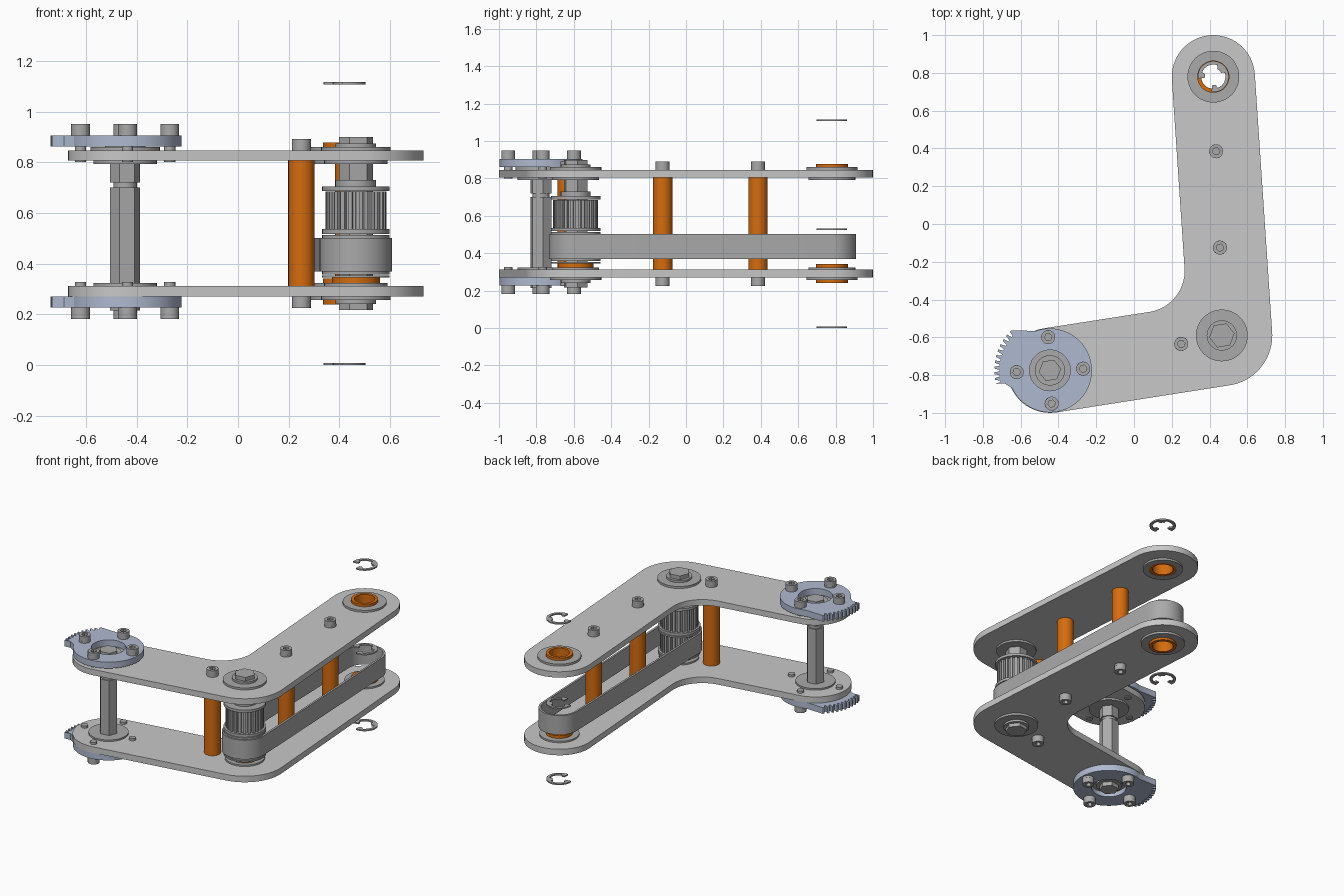
import bpy, bmesh
from math import cos, sin, radians

cube = bpy.data.objects.get("Cube")
if cube:
    bpy.data.objects.remove(cube, do_unlink=True)


def material(name, rgb):
    m = bpy.data.materials.new(name)
    m.use_nodes = True
    m.diffuse_color = (*rgb, 1)
    m.node_tree.nodes["Principled BSDF"].inputs["Base Color"].default_value = (*rgb, 1)
    return m


PLATE = material("light grey", (.58, .58, .58))
STEEL = material("steel grey", (.40, .40, .40))
ORANGE = material("orange", (.66, .15, .005))
BLUE = material("pale blue", (.43, .49, .63))

# Pivot centres: far end, elbow, geared end
TIP, ELBOW, GEAR = (.42, .78), (.465, -.59), (-.445, -.775)


def arc(c, r, a0, a1, n=24):
    angles = [radians(a0 + (a1 - a0) * i / n) for i in range(n + 1)]
    return [(c[0] + r * cos(a), c[1] + r * sin(a)) for a in angles]


def ring(c, r, n=48, turn=0):
    return arc(c, r, turn, turn + 360, n)[:-1]


def hexagon(c, r, turn=9):
    return ring(c, r, 6, turn)


def extrude(name, loops, z0, z1, mat):
    """Solid from an outline and optional hole loops."""
    curve = bpy.data.curves.new(name, "CURVE")
    curve.dimensions, curve.fill_mode = "2D", "BOTH"
    curve.extrude = (z1 - z0) / 2
    for loop in loops:
        s = curve.splines.new("POLY")
        s.points.add(len(loop) - 1)
        for p, (x, y) in zip(s.points, loop):
            p.co = (x, y, 0, 1)
        s.use_cyclic_u = True
    tmp = bpy.data.objects.new(name, curve)
    bpy.context.collection.objects.link(tmp)
    graph = bpy.context.evaluated_depsgraph_get()
    mesh = bpy.data.meshes.new_from_object(tmp.evaluated_get(graph))
    bpy.data.objects.remove(tmp, do_unlink=True)
    bm = bmesh.new()
    bm.from_mesh(mesh)
    bmesh.ops.remove_doubles(bm, verts=bm.verts, dist=.00005)
    bmesh.ops.recalc_face_normals(bm, faces=bm.faces)
    bm.to_mesh(mesh)
    bm.free()
    mesh.materials.clear()
    mesh.materials.append(mat)
    for f in mesh.polygons:
        f.use_smooth = True
    mesh.set_sharp_from_angle(angle=radians(30))
    ob = bpy.data.objects.new(name, mesh)
    ob.location.z = (z0 + z1) / 2
    bpy.context.collection.objects.link(ob)
    return ob


def disc(name, c, r, z0, z1, mat=STEEL, hole=0):
    loops = [ring(c, r)] + ([ring(c, hole)] if hole else [])
    return extrude(name, loops, z0, z1, mat)


def cap_screw(name, c, z, up):
    """Socket head sitting on height z, pointing up or down."""
    def span(a, b):
        return sorted((z + up * a, z + up * b))
    extrude(name + "_head", [ring(c, .037, 24), hexagon(c, .02)], *span(.012, .045), STEEL)
    disc(name + "_base", c, .037, *span(0, .012))


# Elbow shaped side plates with a bearing hole at the tip
outline = (arc(TIP, .22, 3.9, 183.7) + arc((.048, -.248), .22, 3.7, -81.7)
           + arc(GEAR, .225, 98.3, 278.8) + arc(ELBOW, .267, 278.8, 363.9))
LOWER, UPPER = (.27, .312), (.806, .846)
for name, (z0, z1) in (("lower", LOWER), ("upper", UPPER)):
    extrude(name + "_plate", [outline, ring(TIP, .085)], z0, z1, PLATE)

# Bearings: outer flange, inner flange, raised hub on each plate
for side, face, up in (("lower", LOWER[0], -1), ("upper", UPPER[1], 1)):
    for place, c in (("tip", TIP), ("elbow", ELBOW), ("gear", GEAR)):
        def span(a, b):
            return sorted((face + up * a, face + up * b))
        name = side + "_" + place
        hole = .085 if c is TIP else 0
        outer = .105 if c is GEAR and up < 0 else .137
        disc(name + "_flange", c, outer, *span(0, .014), hole=hole)
        disc(name + "_inner_flange", c, .125, *span(-.053, -.04), hole=hole)
        if c is not TIP:
            disc(name + "_hub", c, .08, *span(.014, .028))
disc("upper_tip_bushing", TIP, .085, .795, .877, ORANGE, .064)
disc("lower_tip_bushing", TIP, .085, .24, .342, ORANGE, .064)
disc("elbow_spacer", ELBOW, .095, .32, .345, ORANGE)

# Standoffs with a screw at each end
for i, c in enumerate([(.25, -.635), (.455, -.125), (.435, .385)]):
    disc(f"standoff_{i}", c, .052, LOWER[1], UPPER[0], ORANGE)
    cap_screw(f"standoff_upper_screw_{i}", c, UPPER[1], 1)
    cap_screw(f"standoff_lower_screw_{i}", c, LOWER[0], -1)

# Hex shafts
extrude("elbow_shaft", [hexagon(ELBOW, .068)], .218, .9, STEEL)
extrude("gear_shaft", [hexagon(GEAR, .06)], .32, .70, STEEL)
disc("gear_shaft_neck", GEAR, .046, .70, .72)
extrude("gear_shaft_top", [hexagon(GEAR, .06)], .72, .89, STEEL)
extrude("gear_shaft_bottom", [hexagon(GEAR, .06)], .215, .32, STEEL)

# Toothed sector plates
TEETH = 10
sector = arc(GEAR, .222, 205, 470, 60)
for i in range(TEETH):
    a, step = 134 + i * 6, 6
    sector += [arc(GEAR, r, a + step * f, a, 1)[0]
               for r, f in ((.295, 0), (.295, .35), (.268, .55), (.268, .85))]
sector += [arc(GEAR, r, a, a, 1)[0] for r, a in ((.295, 194), (.25, 196))]
for side, z0, z1, up in (("upper", .862, .905, 1), ("lower", .227, .27, -1)):
    extrude(side + "_sector", [sector, ring(GEAR, .108)], z0, z1, BLUE)
    for i in range(4):
        c = arc(GEAR, .176, 3 + 90 * i, 0, 1)[0]
        cap_screw(f"{side}_sector_screw_{i}", c, z1 if up > 0 else z0, up)
        if up > 0:
            disc(f"upper_screw_shank_{i}", c, .022, .80, z1)
        else:
            disc(f"lower_screw_shank_{i}", c, .022, z0, .327)

# Pulley stack on the elbow shaft
pulley = []
for i in range(24):
    for r, f in ((.12, 0), (.12, 8), (.105, 9), (.105, 14)):
        pulley += arc(ELBOW, r, i * 15 + f, 0, 1)[:1]
extrude("upper_pulley", [pulley], .535, .685, STEEL)
extrude("lower_pulley", [pulley], .36, .51, STEEL)
for i, (z0, z1) in enumerate([(.687, .705), (.518, .536), (.502, .514), (.358, .37), (.345, .354)]):
    disc(f"pulley_flange_{i}", ELBOW, .133, z0, z1)
disc("pulley_collar", ELBOW, .08, .705, .73)


# Belt loop from the elbow to the tip
def belt_loop(t):
    return arc(TIP, .13 - t, 2, 182) + arc(ELBOW, .143 - t, 182, 362)


extrude("belt", [belt_loop(0), belt_loop(.014)], .37, .502, STEEL)

# Retaining clips: open ring with three inward prongs
inner = []
for i in range(61):
    t = i / 60
    prong = t < .1 or t > .9 or abs(t - .5) < .07
    inner += arc(TIP, .045 if prong else .064, 547 - 284 * t, 0, 1)[:1]
clip = arc(TIP, .082, 263, 547, 40) + inner
for name, z in (("lower", 0), ("middle", .524), ("upper", 1.107)):
    extrude(name + "_clip", [clip], z, z + .009, STEEL)
